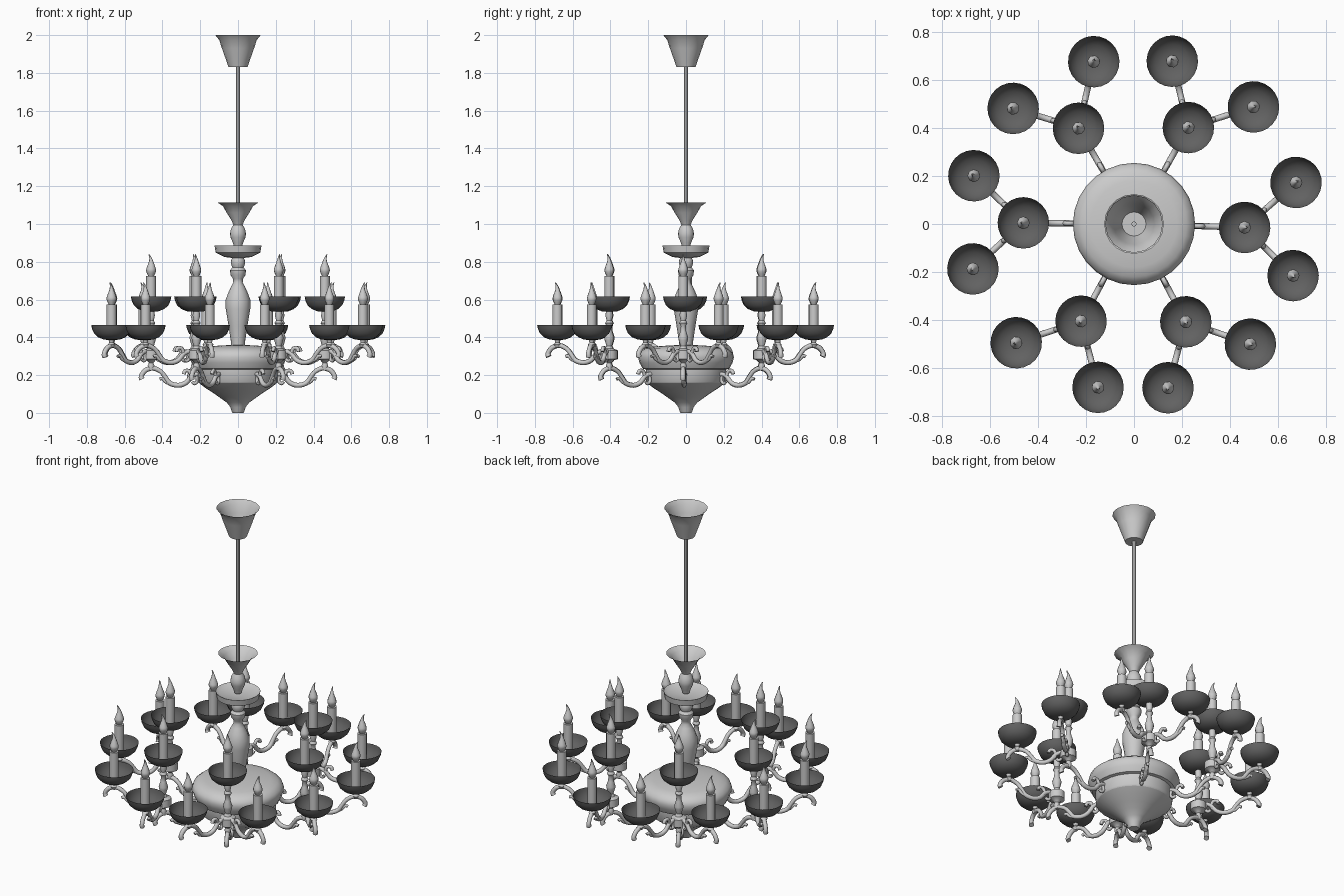
import bpy, bmesh, math
from mathutils import Vector, Matrix

if "Cube" in bpy.data.objects:
    bpy.data.objects.remove(bpy.data.objects["Cube"])

dark = bpy.data.materials.new("dark_bowl")
dark.diffuse_color = (0.12, 0.12, 0.12, 1)
dark.use_nodes = True
dark.node_tree.nodes["Principled BSDF"].inputs["Base Color"].default_value = dark.diffuse_color


def finish(bm, name, angle=40):
    bmesh.ops.recalc_face_normals(bm, faces=bm.faces[:])
    me = bpy.data.meshes.new(name)
    bm.to_mesh(me)
    bm.free()
    me.shade_smooth()
    me.set_sharp_from_angle(angle=math.radians(angle))
    return me


def skin(bm, rings, caps):
    for a, b in zip(rings, rings[1:]):
        n = len(a)
        for i in range(n):
            bm.faces.new((a[i], a[(i + 1) % n], b[(i + 1) % n], b[i]))
    if caps[0]:
        bm.faces.new(rings[0])
    if caps[1]:
        bm.faces.new(rings[-1])


def lathe(name, prof, sides=20, caps=(True, True)):
    """Revolve (radius, z) points around z."""
    bm = bmesh.new()
    rings = [[bm.verts.new((r * math.cos(2 * math.pi * i / sides),
                            r * math.sin(2 * math.pi * i / sides), z))
              for i in range(sides)] for r, z in prof]
    skin(bm, rings, caps)
    return finish(bm, name)


def smooth_path(p, steps=3):
    """Catmull-Rom through the (x, z, radius) points."""
    p = [Vector(q) for q in p]
    out = []
    for i in range(len(p) - 1):
        a, b, c, d = p[max(i - 1, 0)], p[i], p[i + 1], p[min(i + 2, len(p) - 1)]
        for s in range(steps):
            t = s / steps
            out.append(0.5 * (2 * b + (c - a) * t + (2 * a - 5 * b + 4 * c - d) * t * t
                              + (3 * b - a - 3 * c + d) * t ** 3))
    return out + [p[-1]]


def sweep(bm, pts, sides=8):
    """Tube of varying radius along a path in the xz plane."""
    path = smooth_path(pts)
    rings = []
    for i, q in enumerate(path):
        d = path[min(i + 1, len(path) - 1)] - path[max(i - 1, 0)]
        t = Vector((d.x, d.y)).normalized()
        ring = []
        for k in range(sides):
            a = 2 * math.pi * k / sides
            u, v = q.z * math.cos(a), q.z * math.sin(a)
            ring.append(bm.verts.new((q.x - t.y * u, v, q.y + t.x * u)))
        rings.append(ring)
    skin(bm, rings, (True, True))


def place(name, mesh, matrix=Matrix()):
    ob = bpy.data.objects.new(name, mesh)
    ob.matrix_world = matrix
    bpy.context.collection.objects.link(ob)


# Central column, top to bottom
place("ceiling_canopy", lathe("ceiling_canopy", [
    (.05, 1.83), (.062, 1.865), (.085, 1.93), (.1, 1.975), (.12, 2.0)], 16, (True, False)))
place("rod", lathe("rod", [(.011, 1.0), (.011, 1.84)], 8))
place("funnel", lathe("funnel", [
    (.022, .99), (.035, 1.02), (.06, 1.06), (.08, 1.095), (.11, 1.115)], 16, (True, False)))
place("knob", lathe("knob", [
    (.02, .875), (.027, .9), (.04, .93), (.042, .95), (.037, .975), (.022, 1.0)], 16))
place("drip_dish", lathe("drip_dish", [
    (.03, .82), (.07, .825), (.118, .848), (.124, .885), (.1, .872), (.02, .868)]))
place("column", lathe("column", [
    (.035, .34), (.038, .38), (.05, .46), (.065, .55), (.065, .6), (.05, .64), (.036, .67),
    (.025, .69), (.026, .71), (.04, .73), (.042, .755), (.03, .77), (.038, .79), (.036, .81),
    (.025, .83)], 16))
place("body", lathe("body", [
    (.205, .157), (.211, .165), (.213, .23), (.23, .234), (.246, .265), (.254, .295),
    (.246, .32), (.22, .34), (.18, .35), (.1, .356), (.03, .36)], 28))
place("bottom_bowl", lathe("bottom_bowl", [
    (.028, 0), (.034, .008), (.04, .03), (.06, .055), (.095, .08), (.13, .105),
    (.17, .13), (.205, .157)], 28))

# Scrolled arm with leaf curls; x = 0.26 is the lamp position
bm = bmesh.new()
sweep(bm, [(-.02, .2, .012), (.02, .205, .012), (.05, .19, .012), (.075, .16, .013),
           (.115, .146, .013), (.16, .157, .013), (.185, .19, .012), (.21, .22, .012),
           (.25, .237, .013), (.29, .225, .013), (.312, .195, .013), (.308, .178, .015)])
sweep(bm, [(.08, .16, .008), (.055, .175, .010), (.048, .2, .010), (.06, .222, .010),
           (.08, .222, .010), (.087, .205, .011)])
sweep(bm, [(.15, .152, .008), (.18, .162, .009), (.2, .182, .009), (.215, .178, .009)])
sweep(bm, [(.02, .2, .008), (.015, .17, .009), (.03, .155, .009), (.042, .165, .009)])
arm = finish(bm, "arm", 60)

# Lamp parts, at the height of the outer ring
bowl = lathe("lamp_bowl", [
    (.012, .386), (.04, .388), (.07, .4), (.092, .42), (.103, .445), (.107, .465)],
    24, (True, False))
bowl.materials.append(dark)
candle = lathe("candle", [(.026, .388), (.026, .575)], 12)
bm = bmesh.new()
sweep(bm, [(0, .57, .013), (0, .6, .026), (0, .62, .023), (0, .65, .012),
           (.004, .672, .006), (.012, .69, .002)], 8)
flame = finish(bm, "flame", 60)
neck = lathe("lamp_neck", [(.012, .345), (.02, .362), (.012, .372), (.016, .39)], 10)
hub = lathe("hub", [
    (.012, .225), (.018, .25), (.012, .265), (.025, .28), (.044, .285), (.044, .33),
    (.022, .34), (.015, .355), (.024, .385), (.026, .4), (.016, .43), (.013, .46),
    (.022, .475), (.014, .49), (.02, .515), (.016, .545)], 12)


def lamp(prefix, m):
    for part, me in (("bowl", bowl), ("candle", candle), ("flame", flame)):
        place(prefix + "_" + part, me, m)


# Six branches, each a raised inner lamp and two lower outer lamps
T = Matrix.Translation
for deg in (-1.8, 60.6, 120.1, 179.4, 241.4, 297.9):
    base = Matrix.Rotation(math.radians(deg), 4, 'Z')
    place("inner_arm", arm, base @ T((.2, 0, 0)))
    centre = base @ T((.46, 0, 0))
    place("hub", hub, centre)
    lamp("inner", centre @ T((0, 0, .15)))
    for s in (-1, 1):
        turn = centre @ Matrix.Rotation(s * math.radians(43), 4, 'Z')
        place("outer_arm", arm, turn @ T((.024, 0, .12)))
        tip = turn @ T((.284, 0, 0))
        place("outer_neck", neck, tip)
        lamp("outer", tip)
